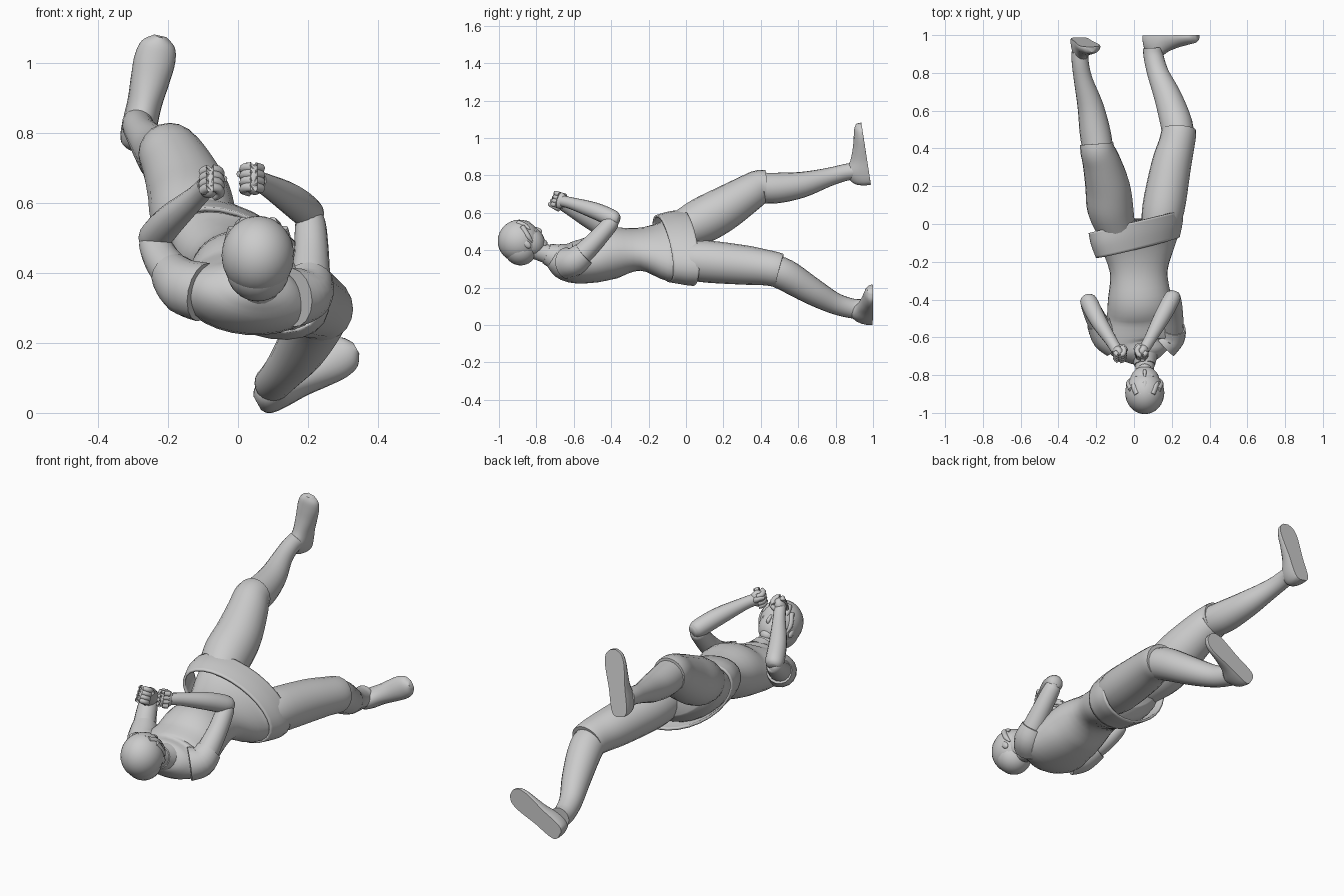
import bpy, bmesh, math
from mathutils import Vector, Matrix

if "Cube" in bpy.data.objects:
    bpy.data.objects.remove(bpy.data.objects["Cube"])


def finish(name, bm, angle=50):
    bmesh.ops.recalc_face_normals(bm, faces=bm.faces)
    me = bpy.data.meshes.new(name)
    bm.to_mesh(me)
    bm.free()
    ob = bpy.data.objects.new(name, me)
    bpy.context.collection.objects.link(ob)
    bpy.ops.object.select_all(action='DESELECT')
    ob.select_set(True)
    bpy.context.view_layer.objects.active = ob
    bpy.ops.object.shade_smooth_by_angle(angle=math.radians(angle))
    return ob


def spline(rows, steps):
    """Catmull-Rom through rows of numbers."""
    out = []
    for i in range(len(rows) - 1):
        a, b, c, d = (rows[min(max(i + k, 0), len(rows) - 1)] for k in (-1, 0, 1, 2))
        for s in range(steps):
            t = s / steps
            out.append([0.5 * (2 * q + (r - p) * t + (2 * p - 5 * q + 4 * r - u) * t * t
                               + (3 * q - p - 3 * r + u) * t ** 3)
                        for p, q, r, u in zip(a, b, c, d)])
    return out + [list(rows[-1])]


def tube(name, rows, sides=20, steps=4, caps=True, floor=None, matrix=None):
    """Loft of ellipses; row = x, y, z, half width, half depth, roll about y in degrees."""
    rows = spline([tuple(r) + ((r[3], 0) if len(r) == 4 else ()) for r in rows], steps)
    pts = [Vector(r[:3]) for r in rows]
    bm = bmesh.new()
    rings = []
    for i, r in enumerate(rows):
        if floor is not None:                  # upright sections on a flat sole
            side, up = Vector((0, 1, 0)), Vector((0, 0, 1))
        else:
            tan = (pts[min(i + 1, len(pts) - 1)] - pts[max(i - 1, 0)]).normalized()
            roll = math.radians(r[5])
            side = Vector((math.cos(roll), 0, -math.sin(roll)))
            side = (side - tan * side.dot(tan)).normalized()
            up = side.cross(tan)
        ring = []
        for k in range(sides):
            a = math.tau * k / sides
            v = pts[i] + side * r[3] * math.cos(a) + up * r[4] * math.sin(a)
            if floor is not None:
                v.z = max(v.z, floor)
            ring.append(bm.verts.new(matrix @ v if matrix else v))
        rings.append(ring)
    for a, b in zip(rings, rings[1:]):
        for k in range(sides):
            bm.faces.new((a[k], a[k - 1], b[k - 1], b[k]))
    if caps:
        bm.faces.new(rings[0])
        bm.faces.new(rings[-1])
    return finish(name, bm)


def ball(name, centre, radii, frame=None, seg=20):
    bm = bmesh.new()
    m = Matrix.Translation(centre) @ (frame or Matrix()) @ Matrix.Diagonal((*radii, 1))
    bmesh.ops.create_uvsphere(bm, u_segments=seg, v_segments=seg // 2 + 2, radius=1, matrix=m)
    return finish(name, bm)


def basis(x, y, z, origin=(0, 0, 0)):
    m = Matrix((x, y, z)).transposed().to_4x4()
    m.translation = origin
    return m


# Torso, twisting from level shoulders to rolled hips
tube("torso", [(.057, -.72, .375, .06, .055, 0), (.05, -.69, .36, .125, .08, 3),
               (.035, -.62, .335, .195, .108, 4), (.035, -.5, .35, .182, .125, 6),
               (.03, -.4, .385, .17, .138, 10), (.025, -.25, .405, .158, .108, 20),
               (.02, -.1, .4, .225, .135, 33), (.025, -.04, .41, .235, .13, 33),
               (.03, 0, .42, .19, .1, 33)], sides=28)

# Waist band, flared and open at the bottom, one hip sitting further back
band = tube("waist_band", [(.02, -.125, .408, .25, .142, 33), (.015, -.05, .412, .275, .152, 33),
                           (.01, .012, .412, .283, .158, 33)], sides=28, caps=False)
for v in band.data.vertices:
    v.co.y += .16 * (v.co.x - .015)
mod = band.modifiers.new("thickness", 'SOLIDIFY')
mod.thickness = .012

# Trouser legs and shins
tube("right_thigh", [(-.09, -.04, .50, .10), (-.125, .08, .555, .122), (-.14, .2, .62, .118),
                     (-.17, .32, .695, .102), (-.192, .385, .735, .092), (-.197, .425, .74, .088)])
tube("right_shin", [(-.187, .37, .735, .08), (-.205, .48, .732, .082), (-.23, .62, .75, .069),
                    (-.268, .76, .79, .05), (-.284, .85, .815, .045), (-.286, .91, .825, .046)])
tube("left_thigh", [(.13, -.05, .35, .09), (.155, .08, .342, .112), (.195, .3, .322, .106),
                    (.225, .42, .308, .096), (.236, .475, .298, .093), (.238, .5, .292, .09)])
tube("left_shin", [(.235, .44, .302, .08), (.225, .53, .268, .085), (.18, .67, .183, .073),
                   (.13, .79, .118, .058), (.105, .88, .09, .053), (.1, .93, .085, .053)])


# Shoes, built flat on a sole plane then set in place
def shoe(name, heel, toe, up):
    heel, toe, up = Vector(heel), Vector(toe), Vector(up)
    x = (toe - heel).normalized()
    up = (up - x * up.dot(x)).normalized()
    m = basis(x, up.cross(x), up, heel)
    n = (toe - heel).length
    prof = [(0, .022, .05), (.04, .04, .085), (.12, .048, .11), (.25, .05, .125),
            (.42, .05, .09), (.62, .056, .066), (.8, .059, .052), (.93, .048, .042), (1, .018, .03)]
    tube(name, [(s * n, 0, h * .12, w, h * .88, 0) for s, w, h in prof], floor=0, matrix=m)


shoe("right_shoe", (-.298, .988, .755), (-.222, .938, 1.078), (0, -1, -.15))
shoe("left_shoe", (.055, .998, .028), (.338, 1.0, .185), (0, -1, 0))

# Arms: sleeve, upper arm, forearm
arms = {
    "right": ([(-.1, -.625, .345, .085), (-.15, -.59, .36, .08), (-.19, -.52, .398, .063)],
              [(-.165, -.57, .375, .06), (-.212, -.48, .43, .053), (-.24, -.41, .485, .044), (-.24, -.39, .497, .025)],
              [(-.25, -.385, .485, .025), (-.24, -.41, .5, .046), (-.19, -.51, .555, .044),
               (-.12, -.62, .617, .032), (-.09, -.67, .648, .03)]),
    "left": ([(.155, -.635, .33, .085), (.195, -.595, .34, .078), (.207, -.545, .38, .066)],
             [(.205, -.58, .355, .06), (.21, -.48, .455, .05), (.207, -.4, .545, .043), (.205, -.375, .565, .025)],
             [(.215, -.36, .56, .025), (.203, -.39, .57, .044), (.15, -.49, .612, .044),
              (.085, -.61, .65, .032), (.055, -.66, .662, .03)]),
}
for side, (sleeve, upper, fore) in arms.items():
    tube(side + "_sleeve", sleeve, sides=16)
    tube(side + "_upper_arm", upper, sides=16)
    tube(side + "_forearm", fore, sides=16)
    # Fist: palm, four curled fingers and a thumb
    s = 1 if side == "left" else -1
    wrist = Vector(fore[-1][:3])
    d = (wrist - Vector(fore[-3][:3])).normalized()
    inward = Vector((-s, 0, 0))
    inward = (inward - d * inward.dot(d)).normalized()
    across = d.cross(inward)
    if across.z < 0:
        across = -across
    h = wrist + d * .018
    ball(side + "_palm", h, (.038, .03, .044), basis(d, across.cross(d), across))
    for k in range(4):
        o = h + across * (.03 - .02 * k)
        path = [o - inward * .022, o + d * .024 - inward * .018, o + d * .033 + inward * .008,
                o + d * .012 + inward * .028, o - d * .012 + inward * .022]
        tube(f"{side}_finger_{k + 1}", [(*p, .0135) for p in path], sides=8, steps=2)
    tube(side + "_thumb", [(*p, r) for p, r in ((h - d * .03 + inward * .01, .014),
                                                (h - d * .01 + inward * .033 + across * .022, .014),
                                                (h + d * .018 + inward * .04 + across * .018, .009))], sides=8)

# Neck and collar
tube("neck", [(.057, -.84, .415, .05), (.057, -.76, .385, .05), (.055, -.68, .36, .06)], sides=16)
tube("collar", [(.057, -.745, .382, .056), (.056, -.725, .374, .062), (.055, -.70, .365, .07)], sides=20)

# Head, face looking up along the body
hc = Vector((.057, -.885, .45))
fwd, up = Vector((0, .72, .694)), Vector((0, -.694, .72))
head = basis(Vector((1, 0, 0)), -fwd, up)      # local: x side, -y face, z crown


def at(x, f, u):
    return hc + Vector((x, 0, 0)) + fwd * f + up * u


ball("hair", at(0, -.006, .006), (.104, .114, .112), head, 28)
ball("back_hair", at(0, -.03, -.03), (.09, .088, .09), head, 24)
ball("face", at(0, .033, -.035), (.08, .078, .09), head, 24)
ball("chin", at(0, .068, -.095), (.036, .032, .03), head, 16)
tube("nose", [(*at(0, .1, .005), .005), (*at(0, .113, -.033), .01), (*at(0, .098, -.044), .007)], sides=8)
ball("lips", at(0, .093, -.068), (.022, .01, .009), head, 10)
for s in (-1, 1):
    n = "left" if s > 0 else "right"
    ball(n + "_ear", at(s * .088, .012, -.035), (.012, .018, .028), head, 12)
    ball(n + "_eye", at(s * .034, .094, -.02), (.016, .008, .008), head, 10)
    tube(n + "_side_lock", [(*at(s * .072, .06, .05), .014), (*at(s * .085, .046, -.01), .014),
                            (*at(s * .08, .042, -.05), .004)], sides=8)
# Fringe strands swept over the forehead
for k in range(5):
    x = -.056 + .028 * k
    tube(f"fringe_{k + 1}", [(*at(x * .7, .055, .08), .016), (*at(x, .09 - abs(x) * .3, .04), .015),
                             (*at(x * 1.15 + .01, .1 - abs(x) * .35, .008), .003)], sides=8)
